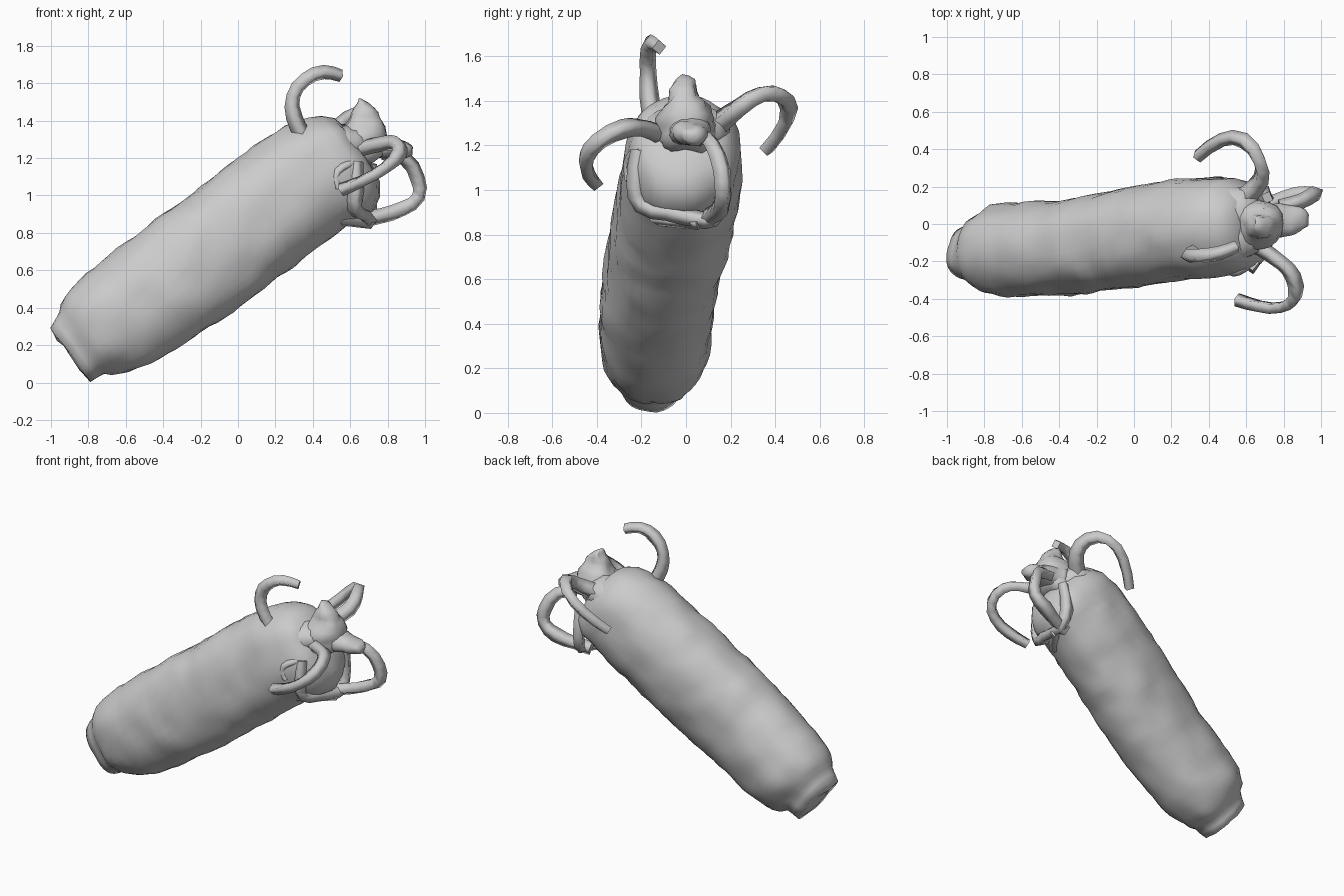
import bpy, bmesh, math, random
from mathutils import Vector, noise

if "Cube" in bpy.data.objects:
    bpy.data.objects.remove(bpy.data.objects["Cube"])

random.seed(4)
ANG = math.radians(35.6)
AXIS = Vector((math.cos(ANG), 0, math.sin(ANG)))
NORM = Vector((-math.sin(ANG), 0, math.cos(ANG)))


def finish(name, bm, rough=0.0, scale=6.0):
    # lumpy organic surface, then smooth shading
    bm.normal_update()
    moves = [(v, v.normal * rough * (noise.noise(v.co * scale) + 0.6 * noise.noise(v.co * scale * 2.3)))
             for v in bm.verts]
    for v, d in moves:
        v.co += d
    me = bpy.data.meshes.new(name)
    bm.to_mesh(me)
    bm.free()
    ob = bpy.data.objects.new(name, me)
    bpy.context.collection.objects.link(ob)
    for p in me.polygons:
        p.use_smooth = True
    return ob


def power(x, e=0.92):
    return math.copysign(abs(x) ** e, x)


def loft(name, rings, seg, frame, rough=0.0, scale=6.0):
    # rings become slightly squared elliptical loops bridged with quads
    bm = bmesh.new()
    loops = []
    for r in rings:
        c, u, v = frame(r)
        loops.append([bm.verts.new(c + u * power(math.cos(2 * math.pi * i / seg))
                                   + v * power(math.sin(2 * math.pi * i / seg))) for i in range(seg)])
    for a, b in zip(loops, loops[1:]):
        for i in range(seg):
            j = (i + 1) % seg
            bm.faces.new((a[i], a[j], b[j], b[i]))
    bm.faces.new(loops[0][::-1])
    bm.faces.new(loops[-1])
    bmesh.ops.recalc_face_normals(bm, faces=bm.faces[:])
    return finish(name, bm, rough, scale)


def densify(rows, step):
    out = []
    for a, b in zip(rows, rows[1:]):
        n = max(1, round(abs(b[0] - a[0]) / step))
        out += [[p + (q - p) * k / n for p, q in zip(a, b)] for k in range(n)]
    return out + [rows[-1]]


# leaning sausage body: along axis, normal centre, normal radius, y radius, y centre
body_rows = [
    (-0.65, .65, .10, .07, -.15), (-0.64, .64, .18, .14, -.155),
    (-0.555, .655, .205, .165, -.155), (-0.525, .655, .235, .20, -.145),
    (-0.44, .65, .27, .238, -.143), (-0.32, .65, .302, .25, -.14),
    (0.0, .643, .318, .255, -.127), (0.4, .65, .322, .267, -.08),
    (0.8, .66, .322, .272, -.03), (1.0, .655, .313, .267, -.015),
    (1.12, .635, .302, .25, -.01), (1.19, .635, .265, .225, -.015),
    (1.24, .64, .205, .185, -.015), (1.265, .65, .10, .10, -.01)]
loft("body", densify(body_rows, 0.05), 36,
     lambda r: (AXIS * r[0] + NORM * r[1] + Vector((0, r[4], 0)), NORM * r[2], Vector((0, r[3], 0))),
     0.014, 6.0)

# head bump and horn: z, x, x radius, y radius
head_rows = [(1.17, .66, .07, .09), (1.22, .665, .12, .125), (1.32, .665, .135, .13),
             (1.37, .675, .12, .10), (1.42, .675, .09, .065), (1.47, .67, .06, .052), (1.50, .665, .035, .045),
             (1.525, .65, .012, .02)]
loft("head_horn", densify(head_rows, 0.03), 16,
     lambda r: (Vector((r[1], 0, r[0])), Vector((r[2], 0, 0)), Vector((0, r[3], 0))), 0.025, 9.0)

# sloping brow joining head to body: x, z, z radius, y radius
brow_rows = [(.48, 1.27, .10, .20), (.58, 1.27, .11, .19), (.66, 1.265, .09, .15), (.72, 1.26, .05, .09)]
loft("brow", densify(brow_rows, 0.03), 18,
     lambda r: (Vector((r[0], 0, r[1])), Vector((0, 0, r[2])), Vector((0, r[3], 0))), 0.02, 9.0)

# beak over the mouth: x, z, z radius, y radius
beak_rows = [(.66, 1.27, .09, .12), (.78, 1.26, .065, .095), (.86, 1.25, .045, .08), (.935, 1.24, .025, .035)]
loft("beak", densify(beak_rows, 0.03), 14,
     lambda r: (Vector((r[0], .02, r[1])), Vector((0, 0, r[2])), Vector((0, r[3], 0))), 0.02, 9.0)


def limb(name, pts, depth, radii):
    # faceted, slightly ragged tapered tube along a bent path
    cu = bpy.data.curves.new(name, 'CURVE')
    cu.dimensions = '3D'
    cu.bevel_depth = depth
    cu.bevel_resolution = 0
    cu.use_fill_caps = True
    cu.resolution_u = 2
    sp = cu.splines.new('BEZIER')
    sp.bezier_points.add(len(pts) - 1)
    for i, (bp, p) in enumerate(zip(sp.bezier_points, pts)):
        bp.co = p
        bp.handle_left_type = bp.handle_right_type = 'AUTO'
        t = i / (len(pts) - 1)
        bp.radius = (radii[0] + (radii[1] - radii[0]) * t) * random.uniform(.9, 1.12)
        bp.tilt = random.uniform(-.3, .3)
    ob = bpy.data.objects.new(name, cu)
    bpy.context.collection.objects.link(ob)
    return ob


# hooked tentacles around the head
limb("top_hook", [(.34, -.15, 1.33), (.30, -.165, 1.42), (.295, -.17, 1.53), (.36, -.17, 1.62),
                  (.46, -.155, 1.66), (.55, -.12, 1.64)], .044, (1.1, .75))
limb("near_hook", [(.66, -.12, 1.25), (.79, -.21, 1.28), (.85, -.28, 1.275), (.86, -.39, 1.22),
                   (.79, -.445, 1.15), (.67, -.44, 1.08), (.55, -.405, 1.03)], .045, (1, .75))
limb("far_hook", [(.60, .15, 1.30), (.68, .24, 1.37), (.67, .34, 1.43), (.59, .445, 1.41),
                  (.47, .45, 1.31), (.34, .36, 1.18)], .046, (1.15, .7))
limb("lower_hook", [(.78, .09, 1.23), (.89, .12, 1.20), (.96, .16, 1.09), (.965, .165, .99),
                    (.88, .16, .93), (.76, .12, .89), (.66, .09, .87)], .043, (.9, 1.1))

# ragged mouth rim and side folds, pressed against the head
limb("mouth_lip", [(.63, -.21, 1.18), (.63, -.225, 1.03), (.625, -.20, .93), (.67, -.08, .90),
                   (.70, .05, .87), (.71, .12, .87), (.70, .165, .98), (.71, .14, 1.17)], .044, (.9, .9))
limb("side_fold", [(.54, -.25, 1.04), (.52, -.258, 1.10), (.56, -.252, 1.15), (.64, -.20, 1.18)], .025, (1, 1))
limb("lower_fold", [(.54, -.14, .875), (.62, -.06, .865), (.71, .06, .85)], .032, (1, 1))
